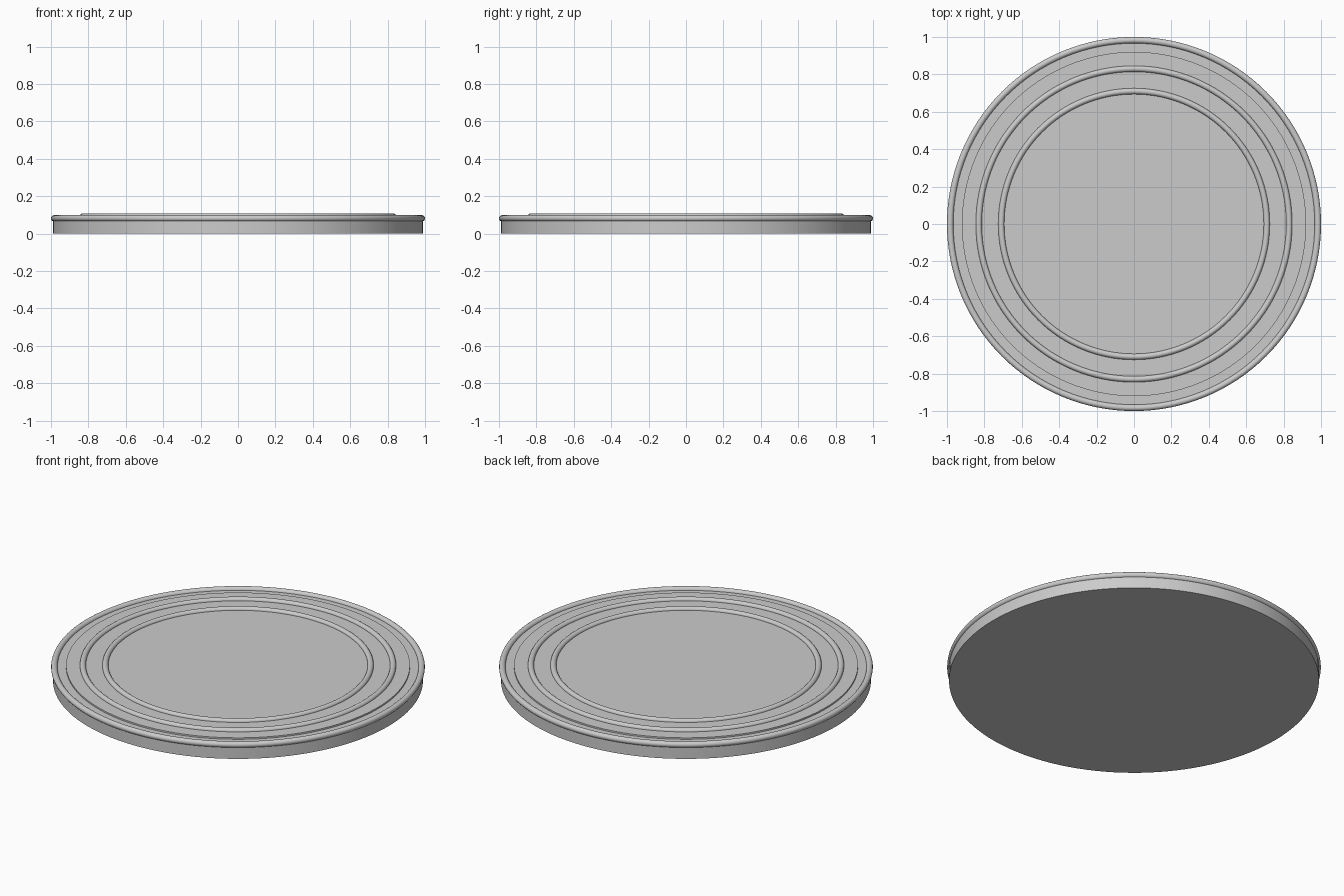
import bpy, math

if "Cube" in bpy.data.objects:
    bpy.data.objects.remove(bpy.data.objects["Cube"])


def smooth(obj, name):
    obj.name = name
    bpy.ops.object.shade_smooth_by_angle(angle=math.radians(35))


def disc(name, radius, z0, z1):
    bpy.ops.mesh.primitive_cylinder_add(vertices=128, radius=radius, depth=z1 - z0,
                                        location=(0, 0, (z0 + z1) / 2))
    smooth(bpy.context.object, name)


def ring(name, radius, thickness, z):
    bpy.ops.mesh.primitive_torus_add(major_radius=radius, minor_radius=thickness,
                                     major_segments=128, minor_segments=16,
                                     location=(0, 0, z))
    smooth(bpy.context.object, name)


# Base plate and the slightly raised plate on it
disc("base_plate", 0.99, 0.0, 0.083)
disc("raised_plate", 0.92, 0.08, 0.092)

# Rounded rim and two decorative beads
ring("outer_rim", 0.983, 0.017, 0.082)
ring("middle_bead", 0.83, 0.016, 0.092)
ring("inner_bead", 0.71, 0.016, 0.092)
